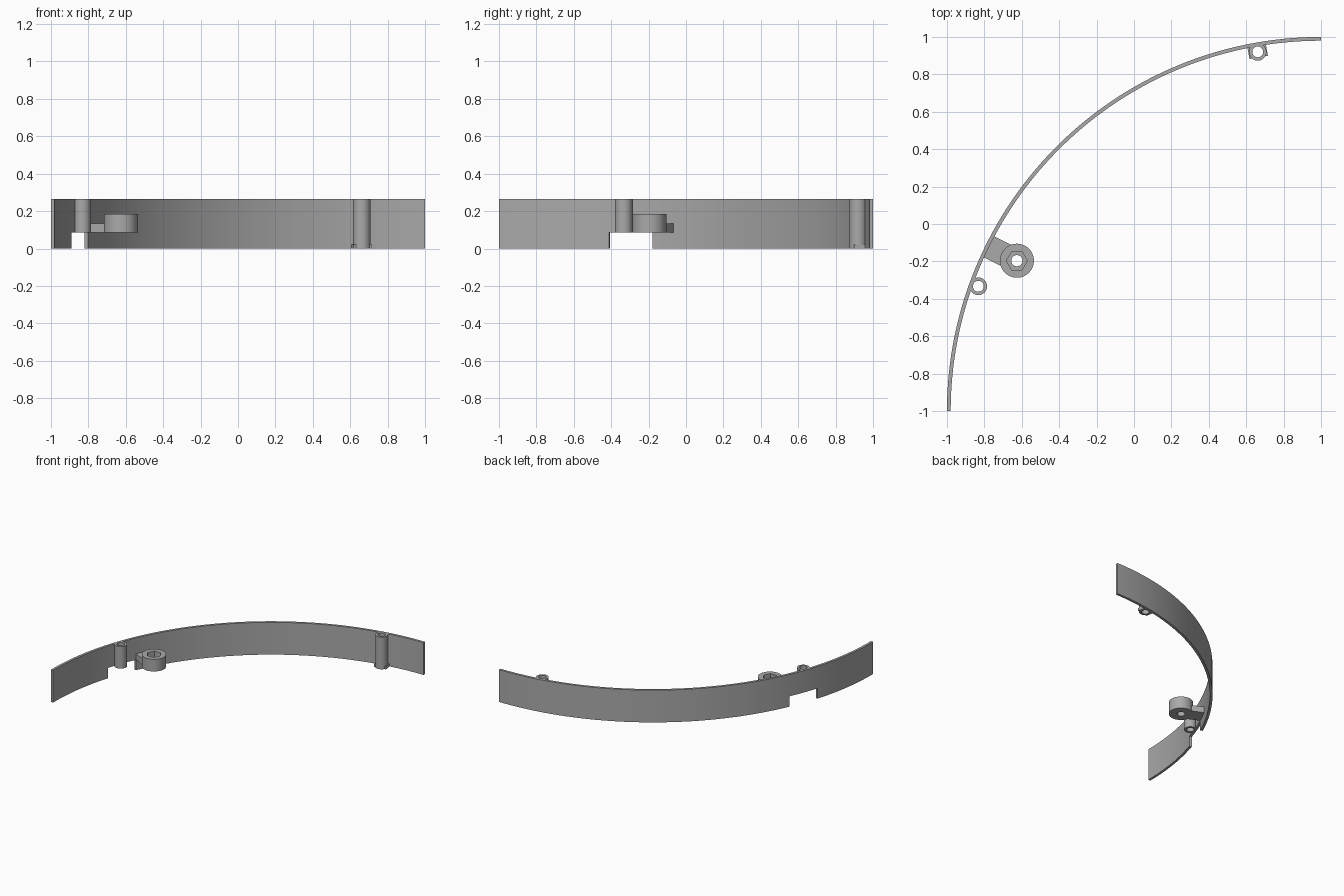
import bpy, bmesh
from math import sin, cos, pi, radians
from mathutils import Matrix, Vector

cube = bpy.data.objects.get("Cube")
if cube:
    bpy.data.objects.remove(cube)

grey = bpy.data.materials.new("light_grey")
grey.use_nodes = True
colour = (0.4, 0.4, 0.4, 1)
grey.diffuse_color = colour
grey.node_tree.nodes["Principled BSDF"].inputs["Base Color"].default_value = colour

# Wall arc: measured about the curve centre, angle from the left end
CENTRE = Vector((1, -1, 0))
OUTER, INNER = 2.0, 1.98
TOP, LEDGE = 0.265, 0.085
NOTCH = (17.25, 24.46)


def polar(radius, angle, z=0):
    a = radians(angle)
    return CENTRE + Vector((-radius * cos(a), radius * sin(a), z))


def finish(name, bm, smooth=True):
    bmesh.ops.recalc_face_normals(bm, faces=bm.faces)
    mesh = bpy.data.meshes.new(name)
    bm.to_mesh(mesh)
    bm.free()
    obj = bpy.data.objects.new(name, mesh)
    bpy.context.collection.objects.link(obj)
    mesh.materials.append(grey)
    if smooth:
        bpy.ops.object.select_all(action="DESELECT")
        obj.select_set(True)
        bpy.context.view_layer.objects.active = obj
        bpy.ops.object.shade_smooth_by_angle(angle=radians(30))
    return obj


def round_radius(r):
    return lambda a: r


def hex_radius(r):
    # Distance to a hexagon with corners pointing along y
    return lambda a: r * cos(pi / 6) / cos((a - pi / 6) % (pi / 3) - pi / 6)


def hollow_turned(name, location, loops, n=48):
    """Closed skin through successive (radius rule, height) loops."""
    bm = bmesh.new()
    rings = []
    for rule, z in loops:
        ring = []
        for i in range(n):
            a = 2 * pi * i / n
            r = rule(a + pi / 6)
            ring.append(bm.verts.new((r * cos(a), r * sin(a), z)))
        rings.append(ring)
    for k, ring in enumerate(rings):
        after = rings[(k + 1) % len(rings)]
        for i in range(n):
            j = (i + 1) % n
            bm.faces.new((ring[i], ring[j], after[j], after[i]))
    bm.transform(Matrix.Translation(location))
    return finish(name, bm)


def tube(name, location, r, hole, low, high):
    out, bore = round_radius(r), round_radius(hole)
    return hollow_turned(name, location,
                         [(out, low), (out, high), (bore, high), (bore, low)])


def radial_block(name, angle, radii, sides, heights):
    """Box lined up with the wall radius at the given angle."""
    bm = bmesh.new()
    bmesh.ops.create_cube(bm, size=1)
    spans = (radii, sides, heights)
    for v in bm.verts:
        v.co = [lo + (hi - lo) * (c + 0.5) for c, (lo, hi) in zip(v.co, spans)]
    bm.transform(Matrix.Translation(CENTRE) @ Matrix.Rotation(pi - radians(angle), 4, "Z"))
    return finish(name, bm, smooth=False)


# Curved wall with a radial notch in its lower edge
angles = sorted([90 * i / 96 for i in range(97)] + list(NOTCH))
bm = bmesh.new()
columns = [[[bm.verts.new(polar(r, a, z)) for z in (0, LEDGE, TOP)]
            for r in (OUTER, INNER)] for a in angles]


def filled(i, band):
    if not 0 <= i < len(angles) - 1:
        return False
    middle = (angles[i] + angles[i + 1]) / 2
    return band == 1 or not NOTCH[0] < middle < NOTCH[1]


for i in range(len(angles) - 1):
    (o, n), (o2, n2) = columns[i], columns[i + 1]
    for b in (0, 1):
        if not filled(i, b):
            continue
        for p, q in ((o, o2), (n, n2)):
            bm.faces.new((p[b], q[b], q[b + 1], p[b + 1]))
        if b == 1:
            bm.faces.new((o[2], o2[2], n2[2], n[2]))
        if b == 0 or not filled(i, 0):
            bm.faces.new((o[b], o2[b], n2[b], n[b]))
        for step, (e, f) in ((-1, (o, n)), (1, (o2, n2))):
            if not filled(i + step, b):
                bm.faces.new((e[b], f[b], f[b + 1], e[b + 1]))
bmesh.ops.delete(bm, geom=[v for v in bm.verts if not v.link_faces], context="VERTS")
finish("curved_wall", bm)

# Screw posts merging into the inside of the wall
tube("short_post", polar(1.95, 20), 0.047, 0.029, LEDGE, TOP)
tube("tall_post", polar(1.95, 80), 0.047, 0.029, 0, TOP)

# Low cheeks beside the foot of the tall post
for name, sign in (("left_cheek", 1), ("right_cheek", -1)):
    radial_block(name, 80, (1.92, 1.985),
                 sorted((sign * 0.032, sign * 0.05)), (0, 0.022))

# Bracket arm and ring with a hexagonal nut pocket
radial_block("bracket_arm", 26.3, (1.88, 1.985), (-0.063, 0.063), (LEDGE, 0.135))
rim, bore, pocket = round_radius(0.091), round_radius(0.03), hex_radius(0.056)
hollow_turned("bracket_ring", polar(1.814, 26.3),
              [(rim, LEDGE), (rim, 0.185), (pocket, 0.185),
               (pocket, 0.135), (bore, 0.135), (bore, LEDGE)])
